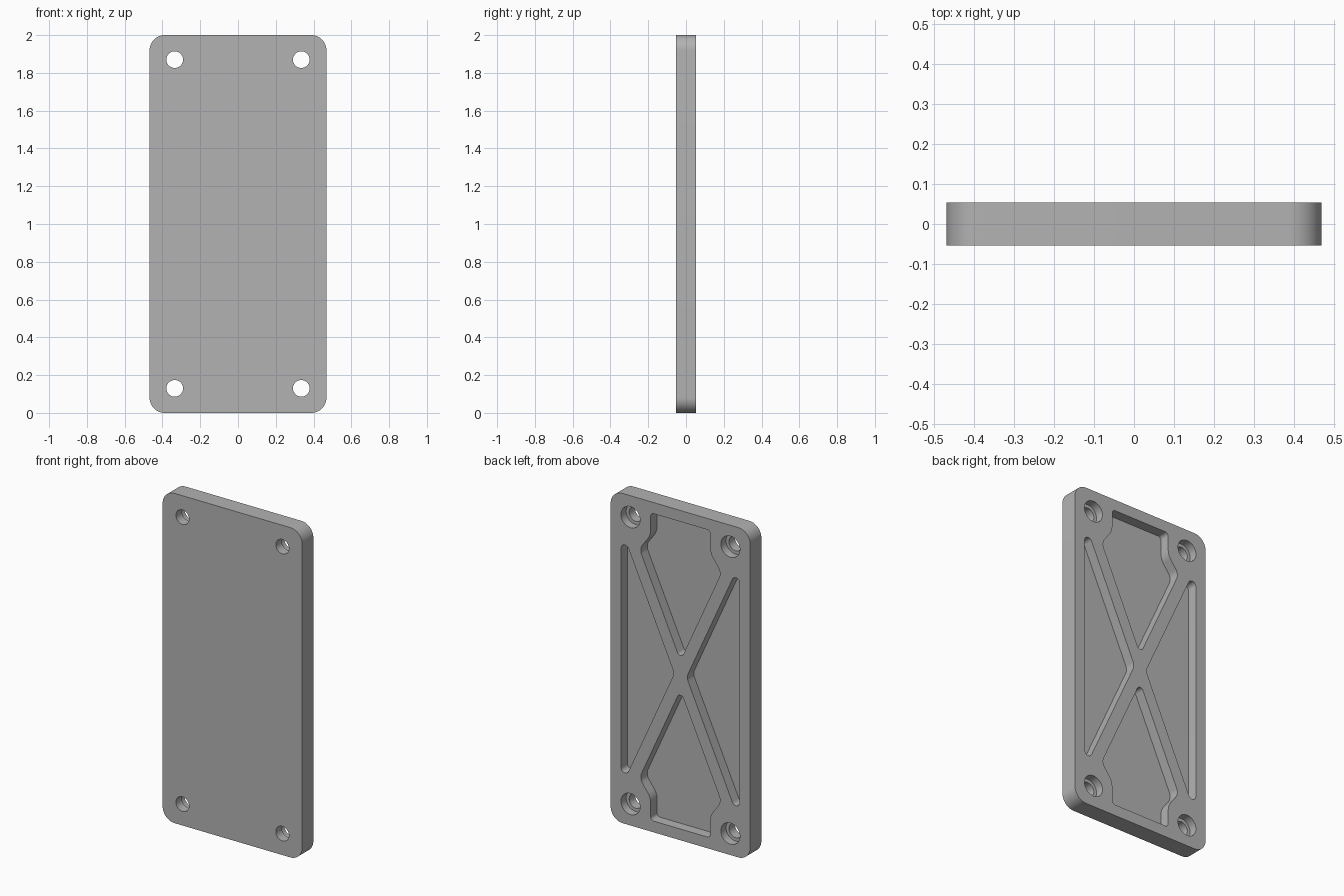
import bpy, bmesh, math
from mathutils import Vector

cube = bpy.data.objects.get("Cube")
if cube:
    bpy.data.objects.remove(cube, do_unlink=True)

HALF_W, HALF_T, HEIGHT = 0.468, 0.0535, 2.0
POCKET_FLOOR = HALF_T - 0.062
BORE_FLOOR = HALF_T - 0.05
OUT = HALF_T + 0.05

grey = bpy.data.materials.new("plain grey")
grey.use_nodes = True
grey.diffuse_color = (0.45, 0.45, 0.45, 1)
grey.node_tree.nodes["Principled BSDF"].inputs["Base Color"].default_value = (0.45, 0.45, 0.45, 1)


def rounded(corners, steps=12):
    """Polygon of (x, z, radius) corners with each corner turned into an arc."""
    points = []
    for i, (x, z, r) in enumerate(corners):
        p = Vector((x, z))
        a = (Vector(corners[i - 1][:2]) - p).normalized()
        b = (Vector(corners[(i + 1) % len(corners)][:2]) - p).normalized()
        half = a.angle(b) / 2
        centre = p + (a + b).normalized() * r / math.sin(half)
        start = p + a * r / math.tan(half) - centre
        end = p + b * r / math.tan(half) - centre
        sweep = start.angle_signed(end)
        for k in range(steps + 1):
            t = -sweep * k / steps
            c, s = math.cos(t), math.sin(t)
            points.append(centre + Vector((start.x * c - start.y * s,
                                           start.x * s + start.y * c)))
    return points


def circle(x, z, r, n=48):
    return [Vector((x + r * math.cos(math.tau * k / n),
                    z + r * math.sin(math.tau * k / n))) for k in range(n)]


def solid(name, prisms):
    """One object made of outlines extruded along y."""
    bm = bmesh.new()
    for points, y0, y1 in prisms:
        face = bm.faces.new([bm.verts.new((p.x, y0, p.y)) for p in points])
        grown = bmesh.ops.extrude_face_region(bm, geom=[face])["geom"]
        bmesh.ops.translate(bm, vec=(0, y1 - y0, 0),
                            verts=[v for v in grown if isinstance(v, bmesh.types.BMVert)])
    bmesh.ops.recalc_face_normals(bm, faces=bm.faces)
    mesh = bpy.data.meshes.new(name)
    bm.to_mesh(mesh)
    bm.free()
    mesh.materials.append(grey)
    obj = bpy.data.objects.new(name, mesh)
    bpy.context.collection.objects.link(obj)
    return obj


# Plate with rounded corners
R = 0.08
plate = solid("cover_plate", [(rounded([
    (-HALF_W, 0, R), (HALF_W, 0, R), (HALF_W, HEIGHT, R), (-HALF_W, HEIGHT, R)]),
    -HALF_T, HALF_T)])

# Side pocket: triangle between the diagonal ribs
side = rounded([(0.041, 1, 0.06), (0.398, 1.785, 0.026), (0.398, 0.215, 0.026)])

# End pocket: wedge that narrows around the screw bosses
right_half = [(0.275, 1.695, 0.06), (0.2, 1.795, 0.1), (0.2, 1.932, 0.022)]
left_half = [(-x, z, r) for x, z, r in reversed(right_half)]
end = rounded([(0, 1.09, 0.022)] + right_half + left_half)

pockets = [side, [Vector((-p.x, p.y)) for p in side],
           end, [Vector((p.x, HEIGHT - p.y)) for p in end]]
corners = [(x, z) for x in (-0.335, 0.335) for z in (0.13, 1.87)]

# Pockets and counterbores from the back, then the through holes
recesses = solid("recess_cutter",
                 [(p, POCKET_FLOOR, OUT) for p in pockets] +
                 [(circle(x, z, 0.064), BORE_FLOOR, OUT) for x, z in corners])
holes = solid("hole_cutter", [(circle(x, z, 0.044), -OUT, OUT) for x, z in corners])

bpy.ops.object.select_all(action="DESELECT")
bpy.context.view_layer.objects.active = plate
plate.select_set(True)
for cutter in (recesses, holes):
    cut = plate.modifiers.new(cutter.name, "BOOLEAN")
    cut.operation = "DIFFERENCE"
    cut.solver = "EXACT"
    cut.object = cutter
    bpy.ops.object.modifier_apply(modifier=cut.name)
    bpy.data.objects.remove(cutter, do_unlink=True)

bpy.ops.object.shade_smooth_by_angle(angle=math.radians(30))
